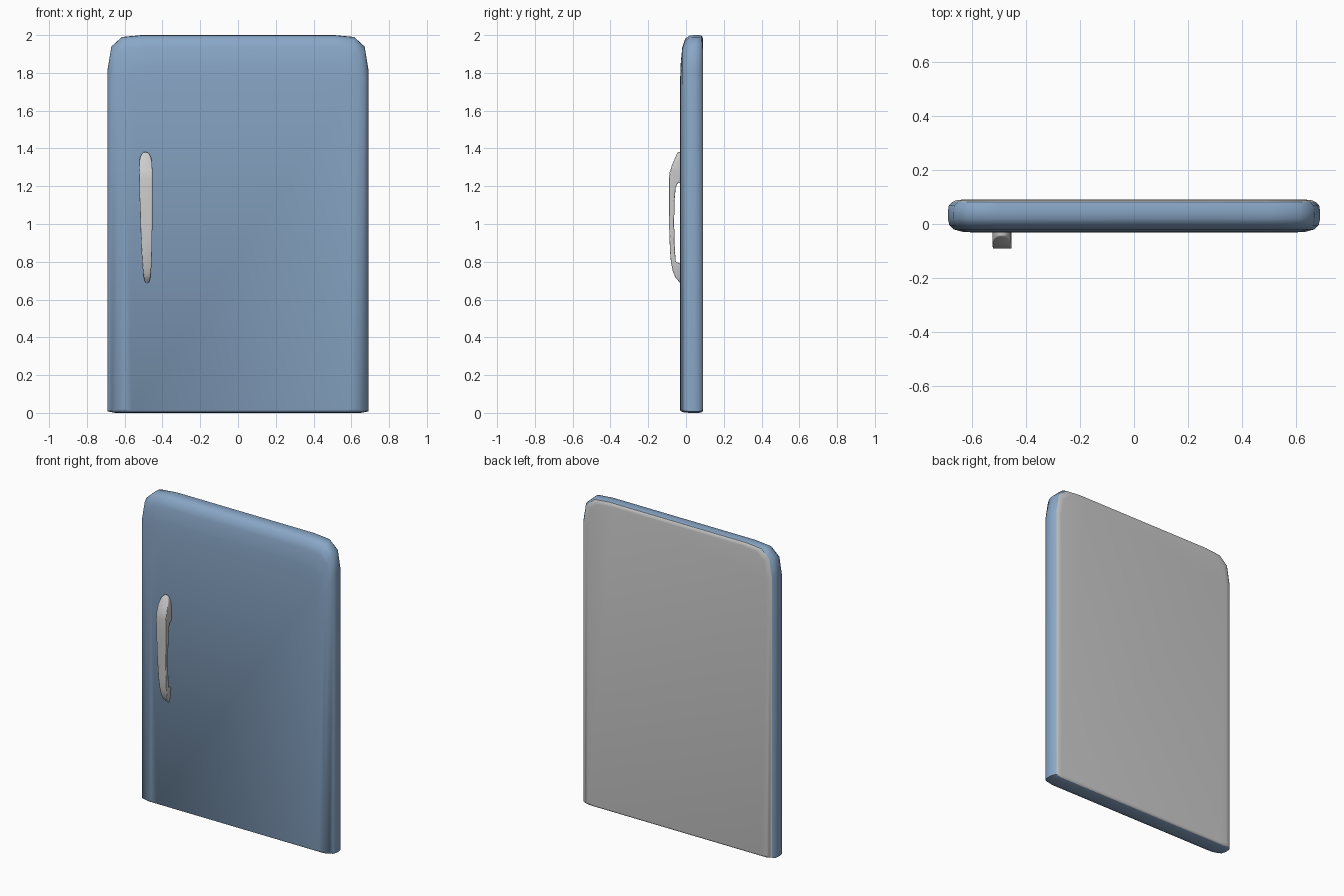
import bpy, bmesh, math

if "Cube" in bpy.data.objects:
    bpy.data.objects.remove(bpy.data.objects["Cube"])

blue = bpy.data.materials.new("blue_enamel")
blue.diffuse_color = (0.25, 0.385, 0.57, 1)
blue.use_nodes = True
blue.node_tree.nodes["Principled BSDF"].inputs["Base Color"].default_value = blue.diffuse_color


def finish(name, bm, mat=None, angle=40):
    bmesh.ops.recalc_face_normals(bm, faces=bm.faces)
    me = bpy.data.meshes.new(name)
    bm.to_mesh(me)
    bm.free()
    ob = bpy.data.objects.new(name, me)
    bpy.context.collection.objects.link(ob)
    if mat:
        me.materials.append(mat)
    bpy.ops.object.select_all(action='DESELECT')
    ob.select_set(True)
    bpy.context.view_layer.objects.active = ob
    bpy.ops.object.shade_smooth_by_angle(angle=math.radians(angle))
    return ob


def outline(y, w, top, bottom):
    # Door silhouette with soft upper corners, at depth y
    half = [(w - 0.04, bottom), (w, bottom + 0.008), (w, top - 0.18), (w - 0.02, top - 0.06),
            (w - 0.075, top - 0.01), (w - 0.18, top)]
    return [(x, y, z) for x, z in half] + [(-x, y, z) for x, z in reversed(half)]


def loft(name, rings, mat=None, cap_first=False, cap_last=False):
    bm = bmesh.new()
    loops = [[bm.verts.new(p) for p in outline(*r)] for r in rings]
    for a, b in zip(loops, loops[1:]):
        for i in range(len(a)):
            j = (i + 1) % len(a)
            bm.faces.new((a[i], a[j], b[j], b[i]))
    if cap_first:
        bm.faces.new(loops[0])
    if cap_last:
        bm.faces.new(loops[-1])
    return finish(name, bm, mat)


def prism(name, pts, axis, lo, hi):
    # Extrude a 2D profile (u, z) along x or y
    bm = bmesh.new()
    at = (lambda u, z, d: (d, u, z)) if axis == 'x' else (lambda u, z, d: (u, d, z))
    a = [bm.verts.new(at(u, z, lo)) for u, z in pts]
    b = [bm.verts.new(at(u, z, hi)) for u, z in pts]
    bm.faces.new(a)
    bm.faces.new(b)
    for i in range(len(a)):
        j = (i + 1) % len(a)
        bm.faces.new((a[i], a[j], b[j], b[i]))
    return finish(name, bm)


# Door shell: (depth, half width, top, bottom) from front to back
shell = [(-0.031, 0.60, 1.76, 0.012), (-0.029, 0.635, 1.84, 0.01), (-0.02, 0.668, 1.935, 0.005),
         (-0.005, 0.684, 1.98, 0.002), (0.02, 0.69, 1.998, 0), (0.045, 0.69, 2.0, 0),
         (0.068, 0.686, 2.0, 0), (0.082, 0.672, 1.997, 0.003)]
loft("door_shell", shell, blue, cap_first=True)

# Grey inner panel closing the back
loft("back_panel", [shell[-1], (0.088, 0.658, 1.99, 0.006), (0.09, 0.64, 1.975, 0.015)],
     cap_last=True)

# Handle: C-shaped side profile trimmed by a tapered front silhouette
side = [(-0.028, 1.38), (-0.045, 1.38), (-0.06, 1.345), (-0.075, 1.31), (-0.086, 1.275),
        (-0.091, 1.24), (-0.091, 1.12), (-0.089, 0.98), (-0.085, 0.86), (-0.08, 0.80),
        (-0.07, 0.75), (-0.055, 0.715), (-0.028, 0.685),
        (-0.028, 0.79), (-0.054, 0.80), (-0.059, 0.86), (-0.063, 1.0), (-0.061, 1.12),
        (-0.055, 1.19), (-0.046, 1.215), (-0.028, 1.22)]
handle = prism("handle", side, 'x', -0.56, -0.40)

widths = [(0.685, 0.006), (0.695, 0.012), (0.72, 0.018), (0.77, 0.023), (0.86, 0.028),
          (1.0, 0.0315), (1.15, 0.034), (1.28, 0.0355), (1.33, 0.034), (1.355, 0.028),
          (1.372, 0.019), (1.381, 0.008)]
lean = lambda z: -0.481 - 0.009 * (z - 0.685) / 0.7
front = [(lean(z) + w, z) for z, w in widths] + [(lean(z) - w, z) for z, w in reversed(widths)]
cutter = prism("handle_silhouette", front, 'y', -0.2, 0.1)
cutter.hide_render = True

mod = handle.modifiers.new("trim", 'BOOLEAN')
mod.operation = 'INTERSECT'
mod.solver = 'EXACT'
mod.object = cutter
bpy.context.view_layer.objects.active = handle
bpy.ops.object.modifier_apply(modifier=mod.name)
bpy.data.objects.remove(cutter)
bev = handle.modifiers.new("soft_edges", 'BEVEL')
bev.width = 0.004
bev.segments = 2
bev.limit_method = 'ANGLE'
bev.angle_limit = math.radians(50)
